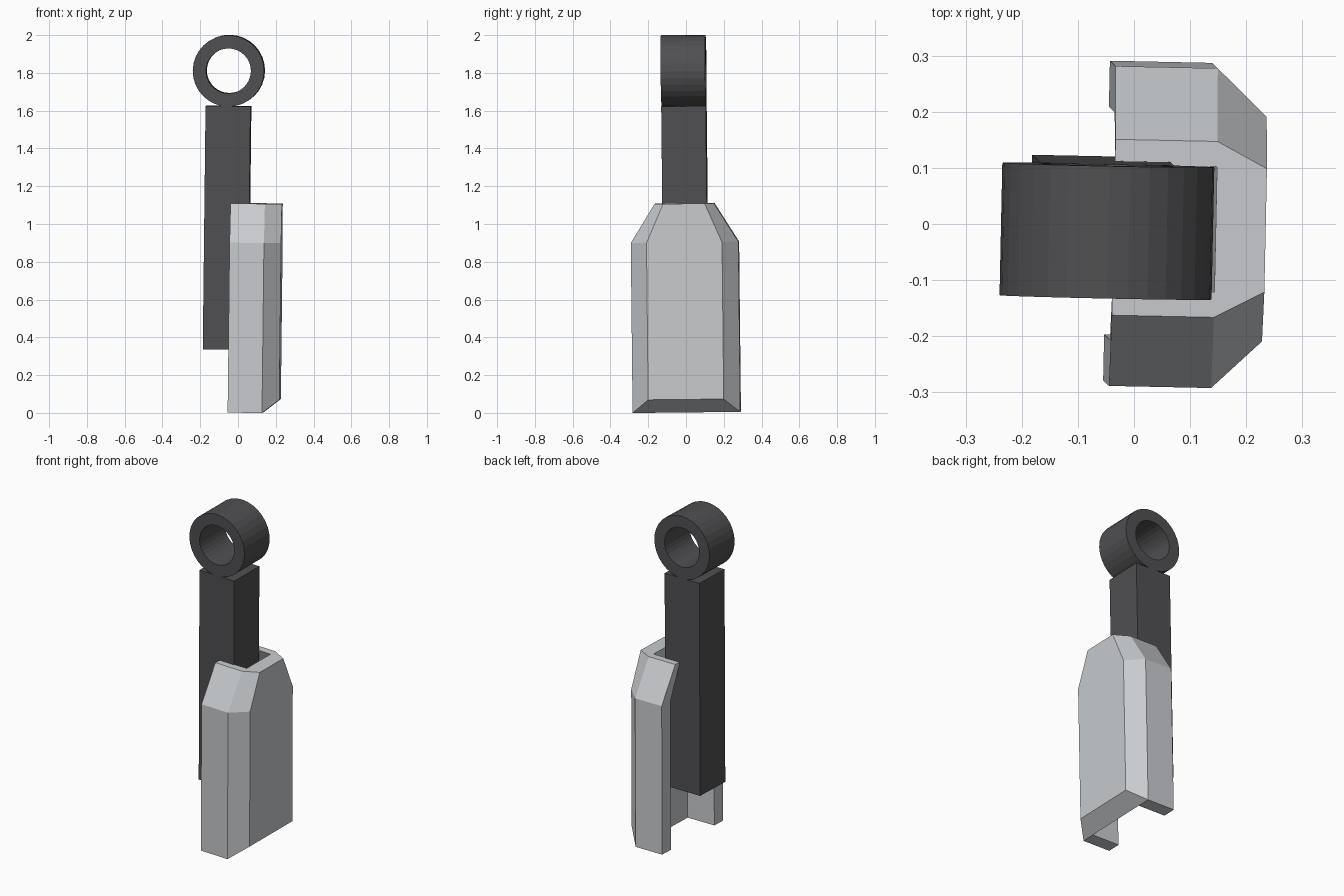
import bpy, bmesh, math
from mathutils import Matrix, Euler

if "Cube" in bpy.data.objects:
    bpy.data.objects.remove(bpy.data.objects["Cube"])

# The whole model leans by under a degree
LEAN = Euler((math.radians(0.6), math.radians(0.67), math.radians(-1.2))).to_matrix().to_4x4()
PLACE = Matrix.Translation((0, 0.005, 0.004)) @ LEAN


def material(name, rgb):
    m = bpy.data.materials.new(name)
    m.diffuse_color = (*rgb, 1)
    m.use_nodes = True
    m.node_tree.nodes["Principled BSDF"].inputs["Base Color"].default_value = m.diffuse_color
    return m


dark = material("dark_grey", (0.08, 0.08, 0.085))
light = material("light_grey", (0.58, 0.60, 0.62))


def finish(bm, name, mat):
    bmesh.ops.recalc_face_normals(bm, faces=bm.faces)
    bm.transform(PLACE)
    me = bpy.data.meshes.new(name)
    bm.to_mesh(me)
    bm.free()
    me.materials.append(mat)
    ob = bpy.data.objects.new(name, me)
    bpy.context.collection.objects.link(ob)
    return ob


def bridge(bm, a, b):
    n = len(a)
    for i in range(n):
        j = (i + 1) % n
        bm.faces.new((a[i], a[j], b[j], b[i]))


CX = -0.069  # centre line of bar and ring

# Square bar
bm = bmesh.new()
bmesh.ops.create_cube(bm, size=1, matrix=Matrix.Translation((CX, 0, 0.976)) @ Matrix.Diagonal((0.238, 0.236, 1.288, 1)))
finish(bm, "bar", dark)

# Ring on top of the bar, axis along y
bm = bmesh.new()
loops = []
for r, y in ((0.189, -0.118), (0.189, 0.118), (0.119, 0.118), (0.119, -0.118)):
    loops.append([bm.verts.new((CX + r * math.cos(t), y, 1.807 + r * math.sin(t)))
                  for t in (2 * math.pi * i / 32 for i in range(32))])
for k in range(4):
    bridge(bm, loops[k], loops[(k + 1) % 4])
finish(bm, "ring", dark)

# U-shaped cover: bevelled outside, open at the back, top and bottom
half = [(-0.049, 0.285), (0.133, 0.285), (0.222, 0.2)]
inner = [(-0.049, 0.203), (0.133, 0.203)]
profile = ([(x, -y) for x, y in half] + half[::-1] + inner + [(x, -y) for x, y in inner[::-1]])
bm = bmesh.new()
sections = []
for z, sy in ((0, 1), (0.9, 1), (1.106, 0.55)):
    sections.append([bm.verts.new((x, y * sy, 0.07 if z == 0 and x > 0.2 else z)) for x, y in profile])
for a, b in zip(sections, sections[1:]):
    bridge(bm, a, b)
for s in (sections[0], sections[-1]):
    for face in ((0, 1, 8, 9), (1, 2, 3, 4, 7, 8), (4, 5, 6, 7)):
        bm.faces.new([s[i] for i in face])
finish(bm, "cover", light)
